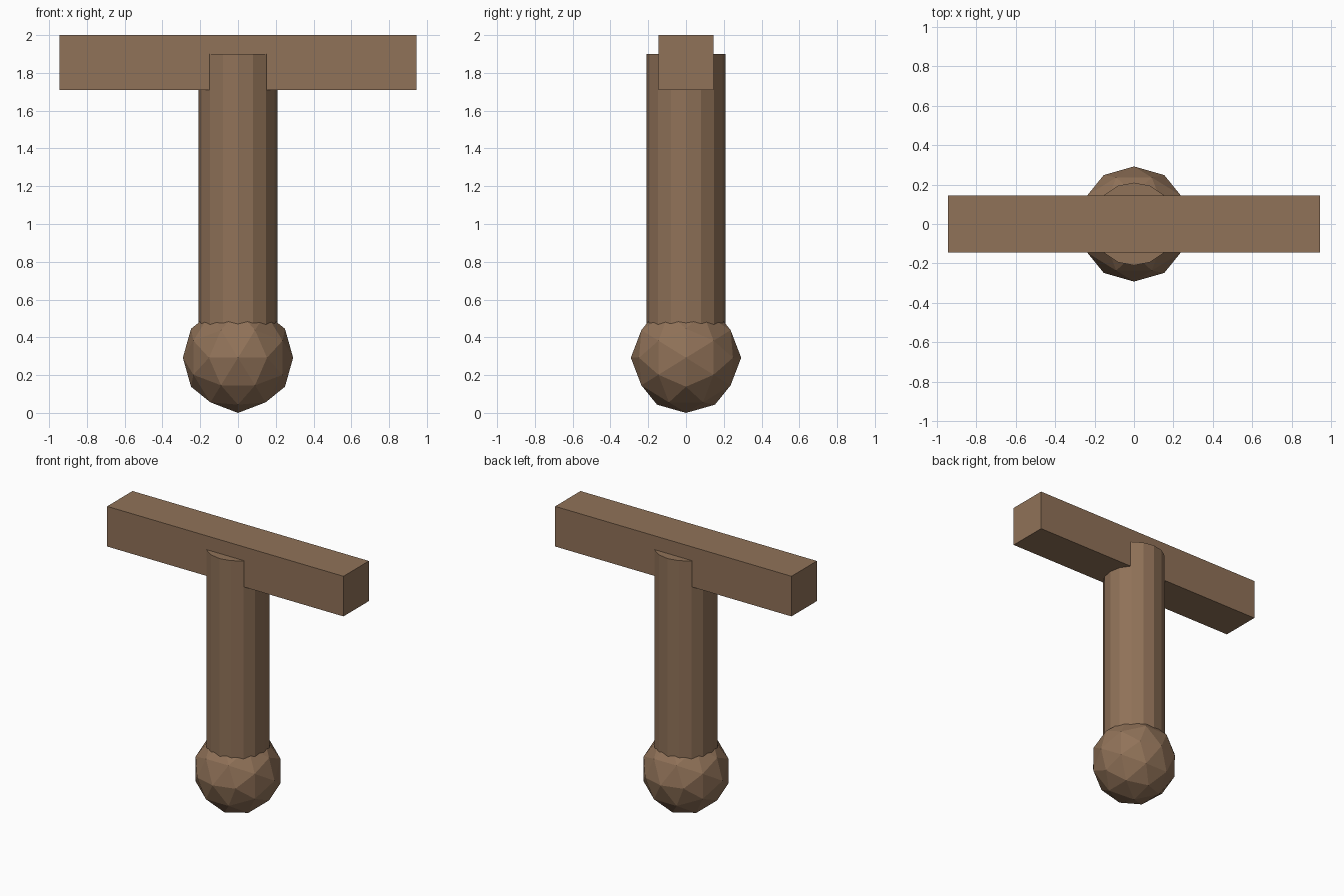
import bpy
import bmesh
from mathutils import Vector

cube = bpy.data.objects.get("Cube")
if cube:
    bpy.data.objects.remove(cube, do_unlink=True)

BALL_R = 0.292
SHAFT_R = 0.21
SHAFT_TOP = 1.9
BAR_SIZE = Vector((1.89, 0.29, 0.29))

# One brown for the whole model
wood = bpy.data.materials.new("brown_wood")
wood.use_nodes = True
wood.diffuse_color = (0.28, 0.168, 0.098, 1)
wood.node_tree.nodes["Principled BSDF"].inputs["Base Color"].default_value = wood.diffuse_color


def add_part(name, bm, location):
    bmesh.ops.recalc_face_normals(bm, faces=bm.faces)
    mesh = bpy.data.meshes.new(name)
    bm.to_mesh(mesh)
    bm.free()
    mesh.materials.append(wood)
    obj = bpy.data.objects.new(name, mesh)
    obj.location = location
    bpy.context.collection.objects.link(obj)
    return obj


# Faceted ball: icosahedron aligned to the axes, split once and rounded
bm = bmesh.new()
golden = (1 + 5 ** 0.5) / 2
for a in (-1, 1):
    for b in (-golden, golden):
        for co in ((a, b, 0), (b, 0, a), (0, a, b)):
            bm.verts.new(co)
bmesh.ops.convex_hull(bm, input=bm.verts)
bmesh.ops.subdivide_edges(bm, edges=bm.edges[:], cuts=1, use_grid_fill=True)
for v in bm.verts:
    v.co = v.co.normalized() * BALL_R
add_part("ball_end", bm, (0, 0, BALL_R))

# Sixteen-sided shaft, starting inside the ball
bm = bmesh.new()
bmesh.ops.create_cone(bm, cap_ends=True, segments=16, radius1=SHAFT_R,
                      radius2=SHAFT_R, depth=SHAFT_TOP - BALL_R)
add_part("shaft", bm, (0, 0, (SHAFT_TOP + BALL_R) / 2))

# Square crossbar on top
bm = bmesh.new()
bmesh.ops.create_cube(bm, size=1)
bmesh.ops.scale(bm, vec=BAR_SIZE, verts=bm.verts)
add_part("crossbar", bm, (0, 0, 2 - BAR_SIZE.z / 2))
